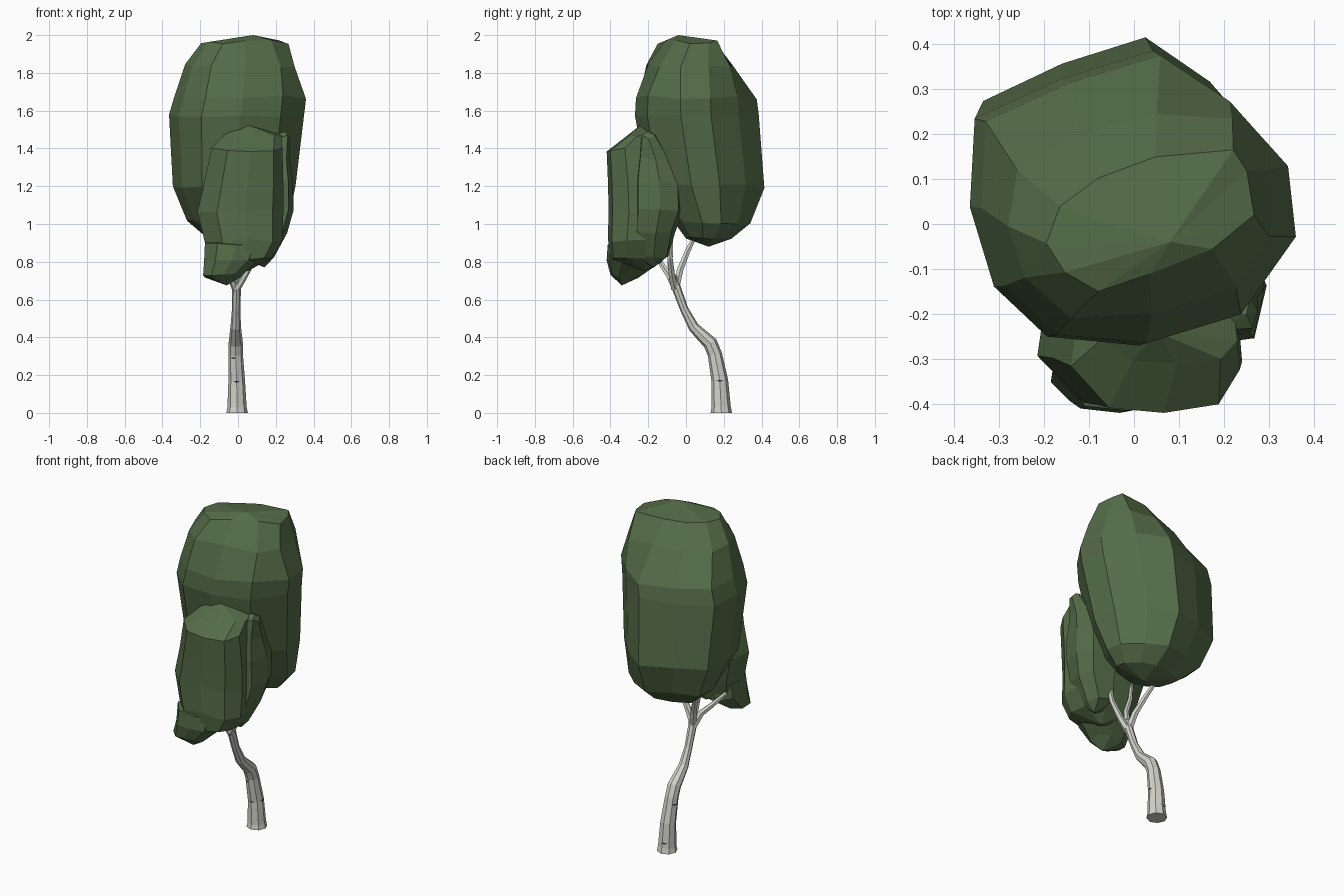
import bpy, bmesh, math, random
from mathutils import Vector

random.seed(4)


def material(name, rgb):
    m = bpy.data.materials.new(name)
    m.diffuse_color = (*rgb, 1)
    return m


LEAF = material("leaf", (0.09, 0.15, 0.065))
BARK = material("bark", (0.65, 0.65, 0.60))
DARK = material("bark_mark", (0.03, 0.03, 0.03))


def loft(name, rings, bottom, top, mat):
    """Skin rings of points; close each end with a pole point, or a flat cap if None."""
    bm = bmesh.new()
    loops = [[bm.verts.new(p) for p in ring] for ring in rings]
    n = len(loops[0])
    for a, b in zip(loops, loops[1:]):
        for i in range(n):
            j = (i + 1) % n
            bm.faces.new((a[i], a[j], b[j], b[i]))
    for loop, pole in ((loops[0], bottom), (loops[-1], top)):
        if pole is None:
            bm.faces.new(loop)
        else:
            v = bm.verts.new(pole)
            for i in range(n):
                bm.faces.new((loop[i], loop[(i + 1) % n], v))
    bmesh.ops.recalc_face_normals(bm, faces=bm.faces)
    me = bpy.data.meshes.new(name)
    bm.to_mesh(me)
    bm.free()
    me.materials.append(mat)
    ob = bpy.data.objects.new(name, me)
    bpy.context.collection.objects.link(ob)
    return ob


def foliage(name, outline, levels, bottom, top, jitter=0.012):
    """Stack a plan outline, fitted at each level (z, xmin, xmax, ymin, ymax[, own outline])."""
    rings = []
    for z, x0, x1, y0, y1, *own in levels:
        rings.append([((x0 + x1) / 2 + u * (x1 - x0) / 2,
                       (y0 + y1) / 2 + v * (y1 - y0) / 2,
                       z + random.uniform(-jitter, jitter)) for u, v in (own[0] if own else outline)])
    return loft(name, rings, bottom, top, LEAF)


def limb(name, path, sides):
    """Tapered tube along points (x, y, z, radius)."""
    pts = [Vector(p[:3]) for p in path]
    rings = []
    for k, p in enumerate(pts):
        t = (pts[min(k + 1, len(pts) - 1)] - pts[max(k - 1, 0)]).normalized()
        if k == 0 and p.z == 0:
            t = Vector((0, 0, 1))
        side = Vector((1, 0, 0))
        side = (side - t * side.dot(t)).normalized()
        other = t.cross(side)
        rings.append([p + path[k][3] * (math.cos(a) * side + math.sin(a) * other)
                      for a in (math.tau * i / sides for i in range(sides))])
    return loft(name, rings, None, None, BARK)


# Trunk and branches
limb("trunk", [(-0.005, 0.187, 0, 0.057), (-0.005, 0.186, 0.03, 0.051),
               (-0.007, 0.179, 0.17, 0.044), (-0.012, 0.153, 0.31, 0.038),
               (-0.012, 0.128, 0.37, 0.038), (-0.012, 0.085, 0.41, 0.033),
               (-0.012, 0.04, 0.455, 0.028), (-0.01, -0.01, 0.55, 0.022),
               (-0.008, -0.05, 0.66, 0.024), (-0.005, -0.07, 0.72, 0.022)], 8)
limb("back_branch", [(-0.008, -0.055, 0.66, 0.022), (-0.03, -0.03, 0.76, 0.019),
                     (-0.07, 0.01, 0.86, 0.016), (-0.11, 0.06, 0.96, 0.011)], 6)
limb("right_branch", [(-0.008, -0.06, 0.66, 0.022), (0.035, -0.075, 0.73, 0.019),
                      (0.085, -0.085, 0.82, 0.016), (0.105, -0.095, 0.93, 0.011)], 6)
limb("middle_branch", [(-0.007, -0.065, 0.69, 0.018), (-0.015, -0.085, 0.79, 0.016),
                       (-0.04, -0.08, 0.88, 0.013), (-0.05, -0.08, 0.98, 0.009)], 6)
limb("left_branch", [(-0.008, -0.05, 0.65, 0.022), (-0.04, -0.09, 0.73, 0.019),
                     (-0.09, -0.125, 0.78, 0.016), (-0.15, -0.17, 0.85, 0.011)], 6)

# Small dark bark marks lying on the trunk surface
for k, (x, y, z, r, a) in enumerate([(-0.007, 0.179, 0.165, 0.044, -90), (-0.011, 0.157, 0.29, 0.039, -110),
                                     (-0.007, 0.179, 0.17, 0.044, 0), (-0.006, 0.184, 0.06, 0.05, 100),
                                     (-0.011, 0.157, 0.28, 0.04, 150)]):
    ring = []
    for da, dz in ((-25, 0.001), (0, -0.006), (25, 0.001), (0, 0.005)):
        t = math.radians(a + da)
        ring.append((x + (r + 0.001) * math.cos(t), y + (r + 0.001) * math.sin(t), z + dz))
    me = bpy.data.meshes.new("bark_mark")
    me.from_pydata(ring, [], [(0, 1, 3), (1, 2, 3)])
    me.materials.append(DARK)
    bpy.context.collection.objects.link(bpy.data.objects.new(f"bark_mark_{k}", me))

# Main crown: rounded body, narrower top pulled towards the back right
crown_plan = [(1, -.26), (.95, .23), (.58, .68), (.14, 1), (-.43, .81), (-.97, .54),
              (-1, -.06), (-.85, -.6), (-.52, -.94), (.05, -1), (.65, -.8)]
upper_plan = [(1, -.2), (.97, .45), (.72, .95), (.14, 1), (-.45, .8), (-.93, .45),
              (-1, -.1), (-.87, -.6), (-.52, -1), (.1, -.95), (.75, -.7)]
top_plan = [(1, .08), (.93, .7), (.8, 1), (.05, .9), (-.5, .6), (-.87, .2),
            (-1, -.32), (-.82, -.73), (-.5, -1), (0, -.75), (.6, -.4)]
foliage("main_crown", crown_plan, [
    (0.93, -.17, .20, .00, .24), (1.01, -.27, .265, -.06, .34),
    (1.20, -.345, .305, -.20, .415), (1.57, -.365, .35, -.27, .385),
    (1.67, -.34, .36, -.265, .375), (1.84, -.28, .30, -.21, .245, upper_plan),
    (1.965, -.195, .267, -.15, .165, top_plan)], (.03, .12, .88), (.08, -.04, 2.0))

# Lower front crown with its side lobe and hanging tuft
lobe_plan = [(1, -.4), (.95, .35), (.45, 1), (-.35, .95), (-.9, .5),
             (-1, -.35), (-.55, -.93), (.1, -1), (.75, -.88)]
foliage("front_crown", lobe_plan, [
    (0.81, -.15, .18, -.40, -.12), (0.91, -.175, .235, -.413, -.08),
    (1.07, -.215, .24, -.41, -.05), (1.22, -.18, .24, -.413, -.06),
    (1.39, -.14, .235, -.42, -.10), (1.475, -.07, .23, -.31, -.14)],
    (.05, -.22, .75), (.05, -.24, 1.525))
side_plan = [(1, .1), (.7, .85), (-.4, 1), (-1, .1), (-.5, -.9), (.8, -.8)]
foliage("side_lobe", side_plan, [
    (0.83, .02, .19, -.27, -.09), (0.95, .02, .26, -.28, -.06), (1.07, .02, .295, -.28, -.02),
    (1.22, .05, .29, -.28, -.025), (1.34, .08, .275, -.26, -.08),
    (1.46, .16, .275, -.24, -.16)],
    (.14, -.17, .77), (.25, -.20, 1.49))
foliage("lower_tuft", lobe_plan, [
    (0.725, -.185, .01, -.40, -.25), (0.80, -.18, .09, -.42, -.14),
    (0.89, -.175, .12, -.415, -.13)], (-.06, -.34, .675), (-.02, -.28, .93))
